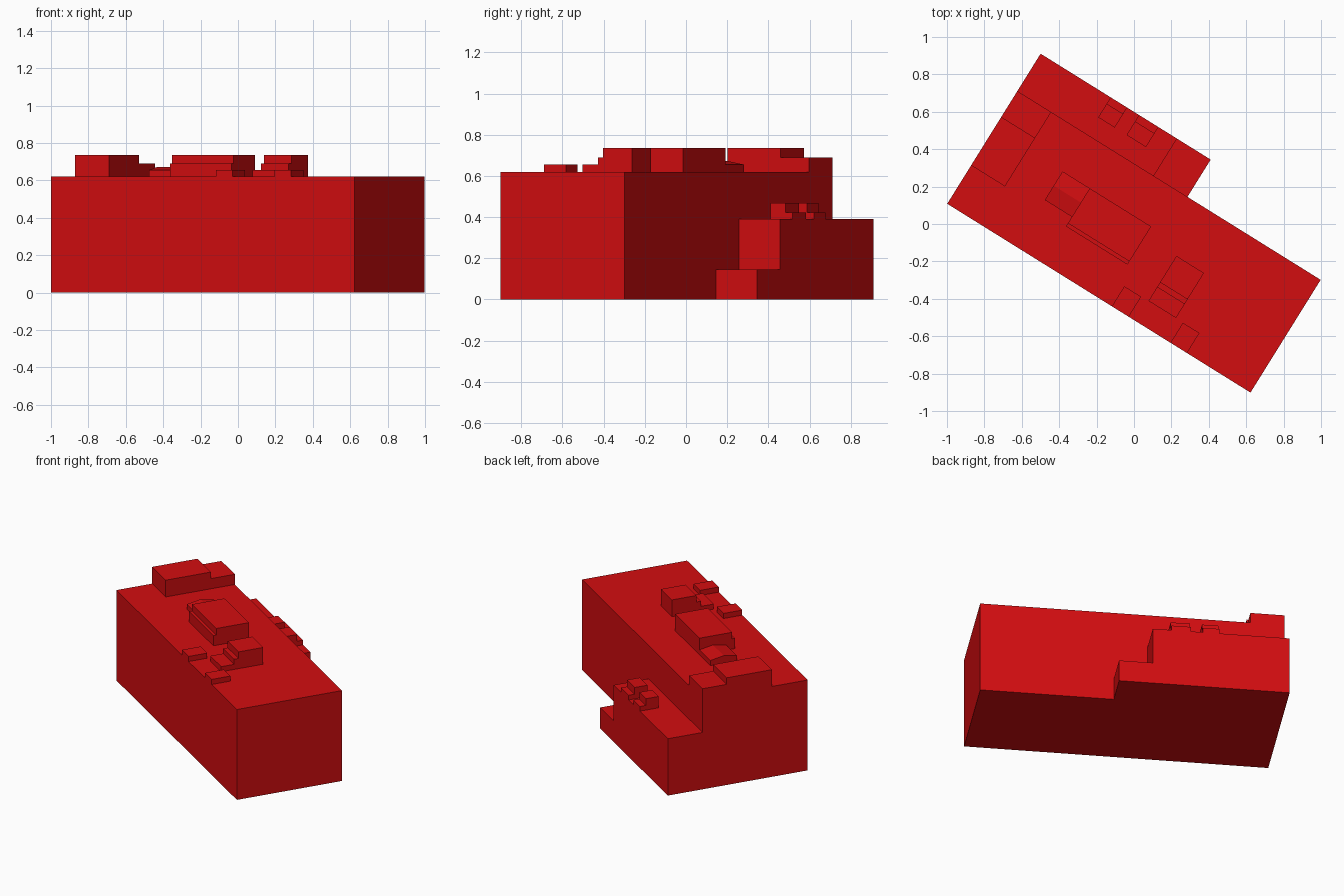
import bpy, math
from mathutils import Matrix

if "Cube" in bpy.data.objects:
    bpy.data.objects.remove(bpy.data.objects["Cube"])

red = bpy.data.materials.new("red")
red.diffuse_color = (0.65, 0.004, 0.005, 1)
red.use_nodes = True
red.node_tree.nodes["Principled BSDF"].inputs["Base Color"].default_value = red.diffuse_color

# The whole building is laid out on its own axes, then turned on the plot
TURN = Matrix.Rotation(math.radians(-31.9), 4, 'Z')


def prism(name, outline, start, end, axis='u'):
    """Extrude an outline: 'u' takes (v, z) points, 'v' takes (u, z) points."""
    def place(p, d):
        return (d, p[0], p[1]) if axis == 'u' else (p[0], d, p[1])
    n = len(outline)
    verts = [place(p, d) for d in (start, end) for p in outline]
    faces = [tuple(range(n))[::-1], tuple(range(n, 2 * n))]
    faces += [(i, (i + 1) % n, n + (i + 1) % n, n + i) for i in range(n)]
    if axis == 'v':
        faces = [f[::-1] for f in faces]
    mesh = bpy.data.meshes.new(name)
    mesh.from_pydata(verts, [], faces)
    mesh.materials.append(red)
    mesh.transform(TURN)
    obj = bpy.data.objects.new(name, mesh)
    bpy.context.collection.objects.link(obj)
    return obj


def steps(base, *treads):
    """Stepped outline from (start, end, height) treads."""
    pts = [(treads[0][0], base), (treads[-1][1], base)]
    for a, b, h in reversed(treads):
        pts += [(b, h), (a, h)]
    return pts


ROOF, LOW = 0.62, 0.39
FRONT, BACK, REAR = -0.436, 0.274, 0.509
LEFT, RIGHT = -0.905, 1.005

# Main block and stepped rear wing
prism("main_block", steps(0, (FRONT, BACK, ROOF)), LEFT, RIGHT)
prism("rear_wing", steps(0, (LEFT, -0.046, LOW), (-0.046, 0.166, 0.145)),
      BACK, REAR, 'v')

# Penthouse at the left end
prism("penthouse", steps(ROOF, (-0.194, 0.111, 0.735), (0.111, BACK, 0.69)),
      LEFT, -0.692)

# Central roof house with a narrow front ledge, and gabled annex
prism("central_roof_house", steps(ROOF, (-0.203, -0.183, 0.69), (-0.183, 0.037, 0.735)),
      -0.302, 0.085)
prism("gabled_annex", [(-0.143, ROOF), (0.037, ROOF), (0.037, 0.655),
                       (-0.053, 0.672), (-0.143, 0.655)], -0.473, -0.302)

# Stair house stepping down to the front
prism("stair_house", steps(ROOF, (-0.308, -0.221, 0.655), (-0.221, -0.191, 0.69),
                           (-0.191, -0.025, 0.735)), 0.283, 0.456)

# Small dormers on the front edge
for i, (a, b) in enumerate([(0.132, 0.238), (0.501, 0.605)]):
    prism(f"front_dormer_{i + 1}", steps(ROOF, (FRONT, -0.31, 0.655)), a, b)

# Small dormers on the rear wing
for i, (a, b) in enumerate([(-0.464, -0.36), (-0.285, -0.163)]):
    prism(f"rear_dormer_{i + 1}", steps(LOW, (0.383, 0.469, 0.468), (0.469, REAR, 0.422)), a, b)
